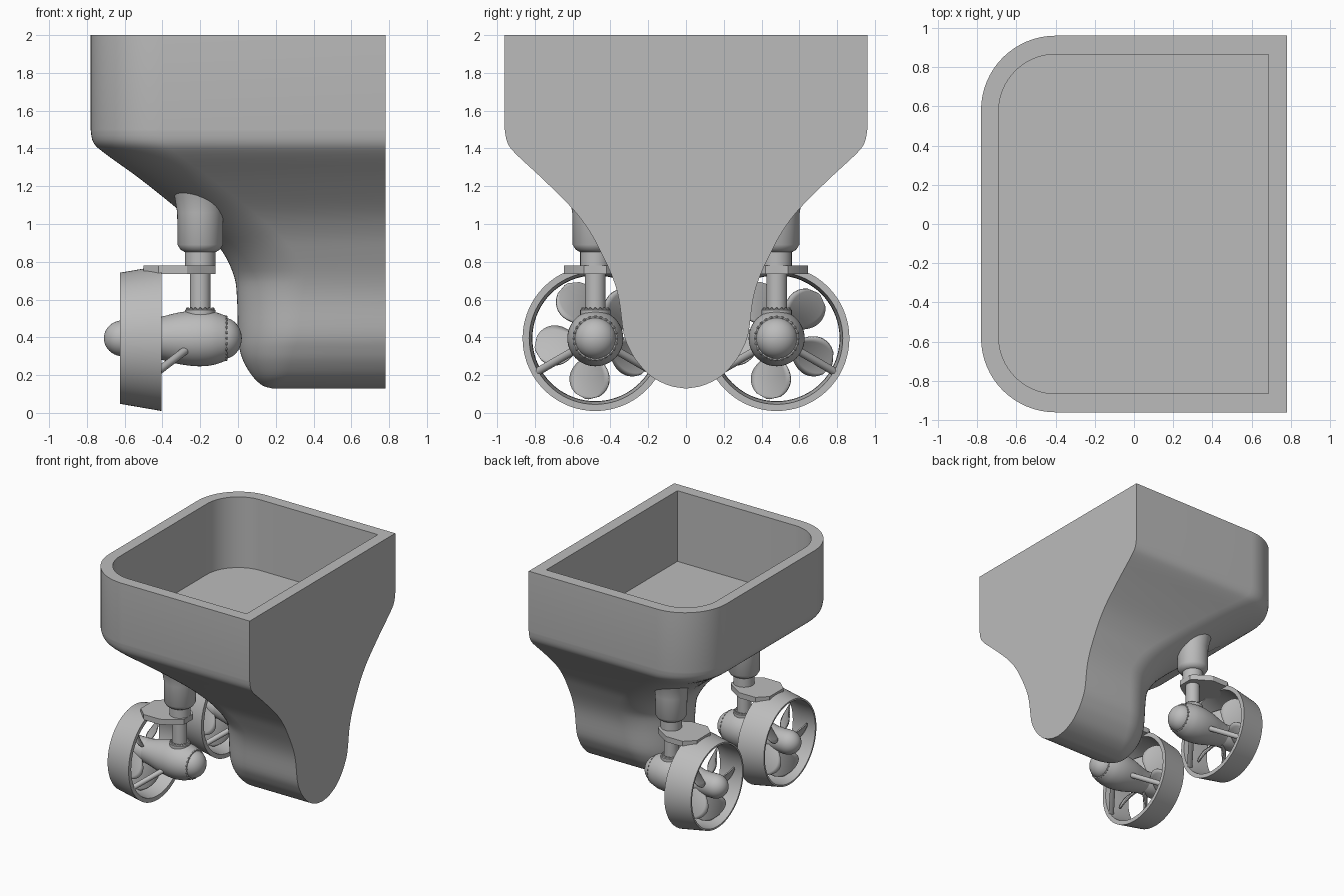
import bpy, bmesh
from math import sin, cos, pi, radians, sqrt
from mathutils import Vector, Matrix

if "Cube" in bpy.data.objects:
    bpy.data.objects.remove(bpy.data.objects["Cube"], do_unlink=True)

grey = bpy.data.materials.new("plain grey")
grey.use_nodes = True
colour = (0.5, 0.5, 0.5, 1)
grey.diffuse_color = colour
grey.node_tree.nodes["Principled BSDF"].inputs["Base Color"].default_value = colour


def finish(name, bm, location=(0, 0, 0), angle=32):
    bmesh.ops.remove_doubles(bm, verts=bm.verts, dist=0.00005)
    bmesh.ops.recalc_face_normals(bm, faces=bm.faces)
    mesh = bpy.data.meshes.new(name)
    bm.to_mesh(mesh)
    bm.free()
    mesh.materials.append(grey)
    mesh.polygons.foreach_set("use_smooth", [True] * len(mesh.polygons))
    mesh.set_sharp_from_angle(angle=radians(angle))
    obj = bpy.data.objects.new(name, mesh)
    obj.location = location
    bpy.context.collection.objects.link(obj)
    return obj


def bridge(bm, a, b, closed=True):
    n = len(a)
    for i in range(n if closed else n - 1):
        j = (i + 1) % n
        bm.faces.new((a[i], a[j], b[j], b[i]))


def lathe(name, profile, location, along_x=False, closed=False, steps=48):
    """Turn (position, radius) pairs round the z or x axis."""
    bm = bmesh.new()
    rings = []
    for p, r in profile:
        ring = []
        for i in range(steps):
            a = 2 * pi * i / steps
            c, s = r * cos(a), r * sin(a)
            ring.append(bm.verts.new((p, c, s) if along_x else (c, s, p)))
        rings.append(ring)
    for a, b in zip(rings, rings[1:]):
        bridge(bm, a, b)
    if closed:
        bridge(bm, rings[-1], rings[0])
    else:
        bm.faces.new(rings[0])
        bm.faces.new(rings[-1])
    return finish(name, bm, location)


def dome(centre, radius, length, n=10):
    """Profile points of a rounded end pointing along the axis."""
    return [(centre + length * sin(t), max(radius * cos(t), 0.001))
            for t in (pi / 2 * i / n for i in range(n + 1))]


def spline(points, n=4):
    pts = [Vector(p) for p in points]
    pts = [pts[0]] + pts + [pts[-1]]
    out = []
    for a, b, c, d in zip(pts, pts[1:], pts[2:], pts[3:]):
        for k in range(n):
            t = k / n
            out.append(0.5 * (2 * b + (c - a) * t + (2 * a - 5 * b + 4 * c - d) * t**2
                              + (3 * b - a - 3 * c + d) * t**3))
    return out + [pts[-1]]


# Hull: plan outlines (height, half width, rounded end x) lofted downwards
sections = [(1.5, .96, -.78), (1.43, .945, -.765), (1.37, .9, -.7), (1.24, .76, -.52),
            (1.08, .6, -.32), (.96, .51, -.18), (.85, .45, -.08), (.72, .39, -.02),
            (.6, .355, -.005), (.42, .33, 0), (.33, .295, .01), (.26, .25, .035),
            (.19, .18, .08), (.145, .09, .13), (.13, .01, .18)]


def outline(bm, z, w, x0, x1, radius):
    r = min(radius, w * 0.97)
    pts = [(x1, -w)]
    arc = [pi / 2 * i / 16 for i in range(17)]
    pts += [(x0 + r - r * sin(t), -w + r - r * cos(t)) for t in arc]
    pts += [(x0 + r - r * cos(t), w - r + r * sin(t)) for t in arc]
    pts.append((x1, w))
    return [bm.verts.new((x, y, z)) for x, y in pts]


bm = bmesh.new()
rings = [outline(bm, 2, .96, -.78, .78, .38)]
rings += [outline(bm, z, w, x, .78, .38) for z, w, x in spline(sections)]
for a, b in zip(rings, rings[1:]):
    bridge(bm, a, b)
bm.faces.new(rings[-1])
# Open well in the top
rim = outline(bm, 2, .865, -.69, .685, .29)
floor = outline(bm, 1.41, .865, -.69, .685, .29)
bridge(bm, rings[0], rim)
bridge(bm, rim, floor)
bm.faces.new(floor)
finish("hull", bm)


def rod(name, a, b, radius, location):
    a, b = Vector(a), Vector(b)
    bm = bmesh.new()
    turn = (b - a).to_track_quat('Z', 'Y').to_matrix().to_4x4()
    bmesh.ops.create_cone(bm, cap_ends=True, segments=16, radius1=radius, radius2=radius,
                          depth=(b - a).length, matrix=Matrix.Translation((a + b) / 2) @ turn)
    finish(name, bm, location)


def bolts(name, centre, radius, location, along_x, count=24):
    bm = bmesh.new()
    for i in range(count):
        a = 2 * pi * i / count
        c, s = radius * cos(a), radius * sin(a)
        offset = (centre, c, s) if along_x else (c, s, centre)
        bmesh.ops.create_uvsphere(bm, u_segments=8, v_segments=5, radius=0.008,
                                  matrix=Matrix.Translation(offset))
    finish(name, bm, location)


def propeller(location, blades=5):
    bm = bmesh.new()
    nu, nv = 16, 8
    for k in range(blades):
        start = radians(46 + 72 * k)
        rows = []
        for i in range(nu + 1):
            u = i / nu
            if u < 0.6:
                chord = 0.03 + 0.105 * sin(u / 0.6 * pi / 2)
            else:
                chord = 0.135 * sqrt(max(0.004, 1 - ((u - 0.6) / 0.4) ** 2))
            r, pitch = 0.08 + 0.245 * u, radians(55 - 28 * u)
            row = []
            for j in range(nv + 1):
                v = (2 * j / nv - 1) * chord
                a = start + v * cos(pitch) / r
                row.append(bm.verts.new((v * sin(pitch), r * cos(a), r * sin(a))))
            rows.append(row)
        for a, b in zip(rows, rows[1:]):
            bridge(bm, a, b, closed=False)
    obj = finish("propeller_blades", bm, location, 60)
    solid = obj.modifiers.new("thickness", 'SOLIDIFY')
    solid.thickness, solid.offset = 0.01, 0


def bracket(location):
    half = [(-.12, .06), (-.15, .09), (-.27, .165), (-.42, .165), (-.5, .09)]
    bm = bmesh.new()
    levels = [[bm.verts.new((x, y, z)) for x, y in half + [(x, -y) for x, y in half[::-1]]]
              for z in (.735, .78)]
    bridge(bm, *levels)
    for level in levels:
        bm.faces.new(level)
    finish("duct_bracket", bm, location)


def thruster(side, y):
    column, axle = (-.2, y, 0), (0, y, .395)
    # Upright leg
    lathe(side + "_leg_housing", [(.85, .07), (.853, .085), (.865, .105), (.89, .12), (1.06, .122),
                                  (1.14, .135), (1.25, .17)], column)
    lathe(side + "_leg_collar", [(.77, .08), (.86, .08)], column)
    lathe(side + "_leg_shaft", [(.48, .055), (.78, .055)], column)
    lathe(side + "_leg_flange", [(.5, .08), (.545, .08), (.55, .075)], column)
    bolts(side + "_flange_bolts", .55, .068, column, False, 16)
    # Pod with rounded nose, and the propeller hub
    body = spline([(-.06, .115), (-.08, .125), (-.14, .143), (-.22, .148),
                   (-.32, .135), (-.42, .11), (-.52, .088)])
    lathe(side + "_pod_body", body, axle, True)
    lathe(side + "_pod_nose", [(-.1, .11)] + dome(-.08, .11, .1), axle, True)
    bolts(side + "_nose_bolts", -.062, .113, axle, True)
    hub = [(-p, r) for p, r in dome(.61, .095, .1)]
    lathe(side + "_propeller_hub", [(-.48, .088), (-.5, .095)] + hub, axle, True)
    propeller((-.53, y, .395))
    # Tapered ring duct, its bracket and two struts
    lathe(side + "_duct", [(-.405, .385), (-.625, .347), (-.625, .333), (-.5, .335), (-.405, .35)],
          axle, True, True, 72)
    bracket((0, y, 0))
    for a in (radians(210), radians(330)):
        rod(side + "_duct_strut", (-.26, .1 * cos(a), .1 * sin(a)),
            (-.43, .36 * cos(a), .36 * sin(a)), .021, axle)


thruster("front", -.48)
thruster("back", .48)
